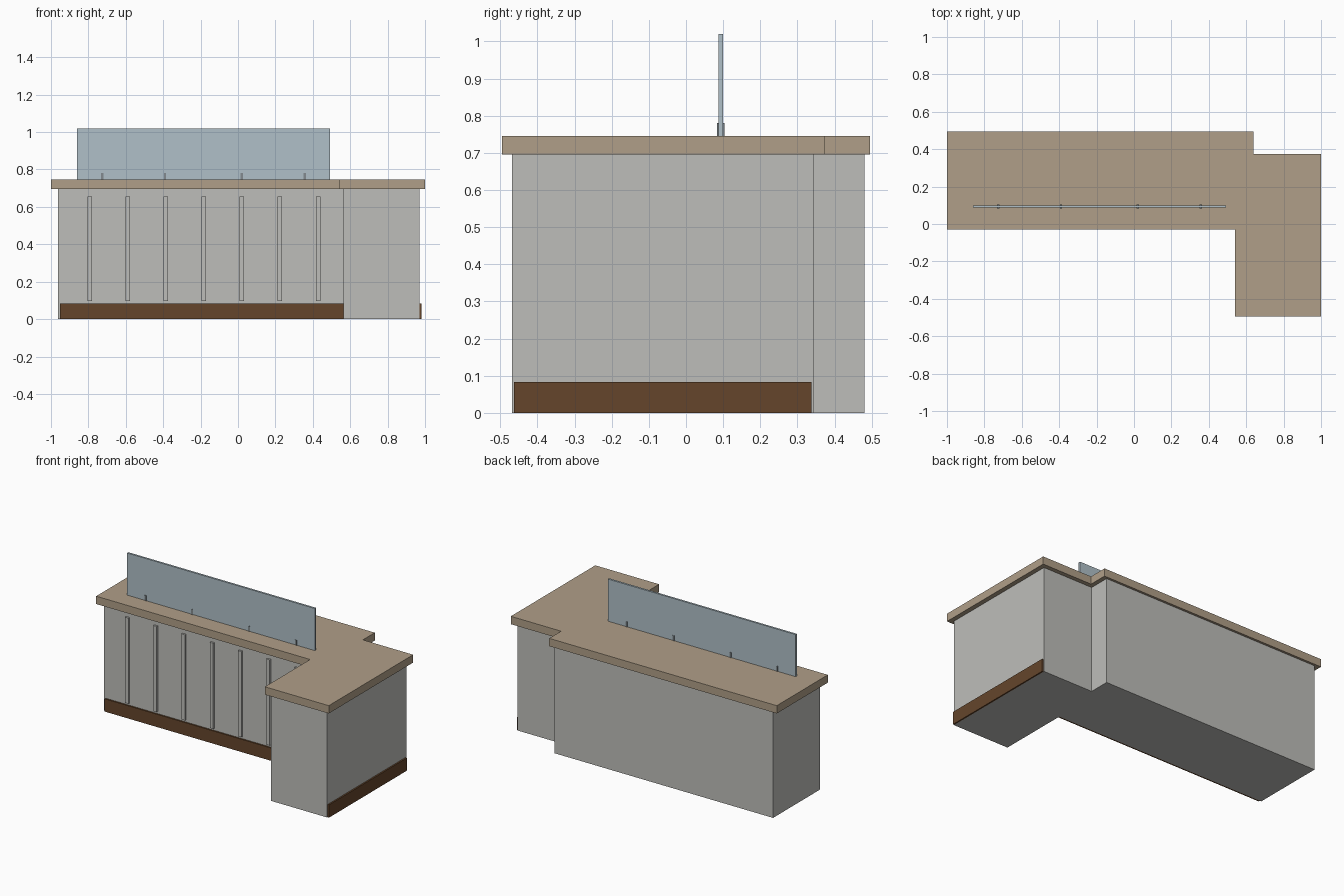
import bpy, bmesh

if "Cube" in bpy.data.objects:
    bpy.data.objects.remove(bpy.data.objects["Cube"])


def material(name, rgb):
    # sRGB 0-255 to linear
    lin = [((c / 255 + 0.055) / 1.055) ** 2.4 for c in rgb]
    m = bpy.data.materials.new(name)
    m.diffuse_color = (*lin, 1)
    m.use_nodes = True
    m.node_tree.nodes["Principled BSDF"].inputs["Base Color"].default_value = m.diffuse_color
    return m


GREY = material("panel grey", (190, 190, 186))
TAN = material("counter tan", (176, 159, 136))
BROWN = material("kickboard brown", (101, 69, 43))
GLASS = material("glass blue", (176, 192, 200))
METAL = material("clip grey", (130, 138, 142))


def prism(name, outline, z0, z1, mat):
    # extrude a flat outline upwards
    bm = bmesh.new()
    face = bm.faces.new([bm.verts.new((x, y, z0)) for x, y in outline])
    ext = bmesh.ops.extrude_face_region(bm, geom=[face])
    for v in ext["geom"]:
        if isinstance(v, bmesh.types.BMVert):
            v.co.z = z1
    bmesh.ops.recalc_face_normals(bm, faces=bm.faces)
    me = bpy.data.meshes.new(name)
    bm.to_mesh(me)
    bm.free()
    me.materials.append(mat)
    ob = bpy.data.objects.new(name, me)
    bpy.context.collection.objects.link(ob)
    return ob


def box(name, x0, x1, y0, y1, z0, z1, mat):
    return prism(name, [(x0, y0), (x1, y0), (x1, y1), (x0, y1)], z0, z1, mat)


def plan(x0, x1, xs_front, xs_back, y0, y1, ys_front, ys_back):
    # L-shaped plan with a small step at the back
    return [(x0, ys_front), (xs_front, ys_front), (xs_front, y0), (x1, y0),
            (x1, ys_back), (xs_back, ys_back), (xs_back, y1), (x0, y1)]


# Cabinet body and worktop
prism("cabinet_body", plan(-0.963, 0.97, 0.565, 0.61, -0.468, 0.48, 0.0, 0.345), 0, 0.695, GREY)
prism("worktop", plan(-1, 1, 0.54, 0.638, -0.495, 0.495, -0.03, 0.373), 0.695, 0.746, TAN)

# Kickboards
box("front_kickboard", -0.953, 0.565, -0.01, 0.0, 0.0, 0.083, BROWN)
box("side_kickboard", 0.97, 0.98, -0.463, 0.338, 0.0, 0.083, BROWN)

# Upright strips on the front
for i in range(7):
    x = -0.793 + i * 0.2035
    box(f"front_strip_{i + 1}", x - 0.012, x + 0.012, -0.012, 0.0, 0.097, 0.655, GREY)

# Glass screen with clips
box("glass_screen", -0.86, 0.493, 0.087, 0.1, 0.746, 1.02, GLASS)
for i, x in enumerate((-0.726, -0.39, 0.02, 0.357)):
    box(f"glass_clip_{i + 1}", x - 0.006, x + 0.006, 0.084, 0.103, 0.746, 0.78, METAL)
